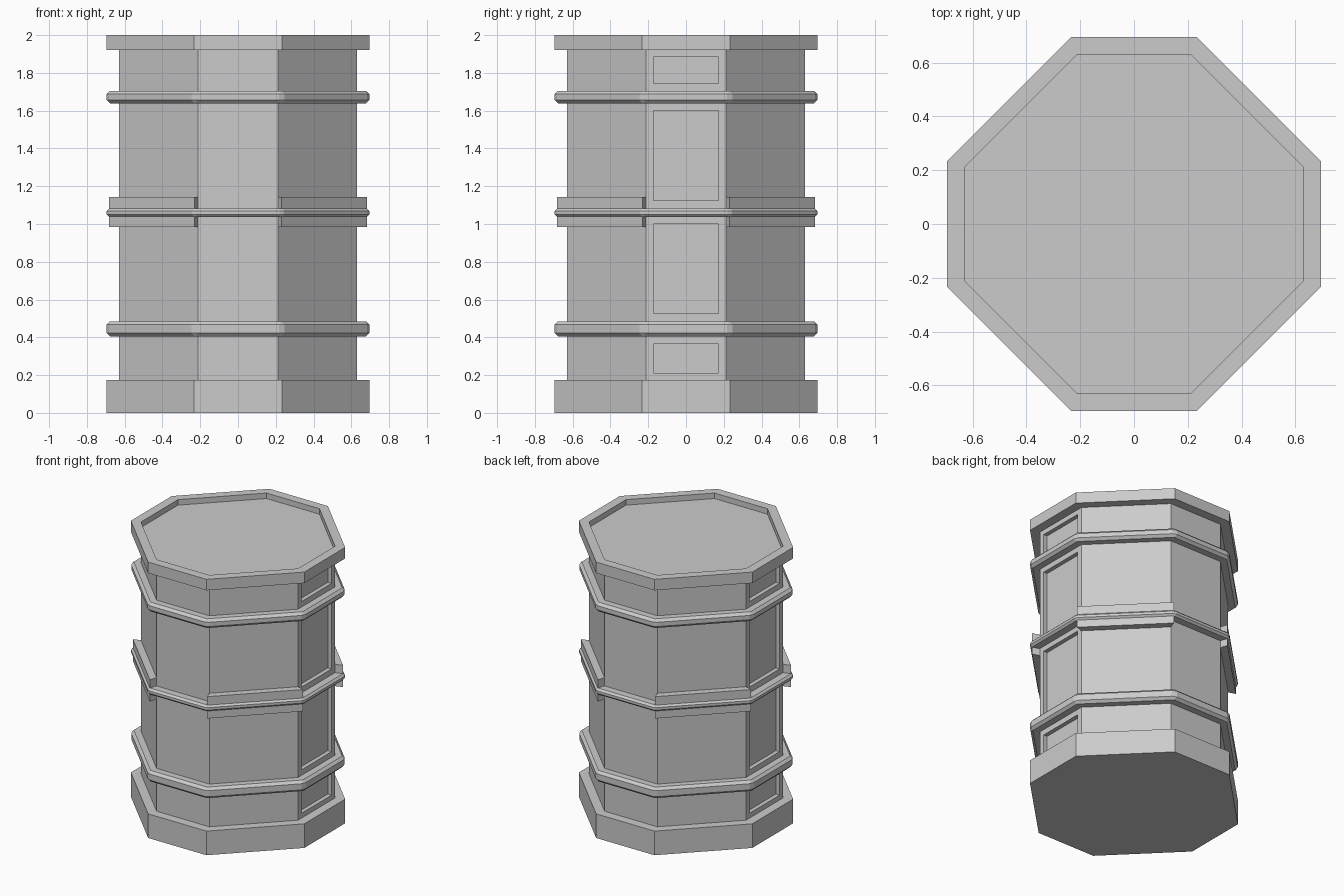
import bpy
import bmesh
from mathutils import Vector

default = bpy.data.objects.get("Cube")
if default:
    bpy.data.objects.remove(default, do_unlink=True)

grey = bpy.data.materials.new("plain grey")
grey.use_nodes = True
COLOUR = (0.6, 0.6, 0.6, 1)
grey.diffuse_color = COLOUR
grey.node_tree.nodes["Principled BSDF"].inputs["Base Color"].default_value = COLOUR

# Octagon with narrow faces on the axes and wider diagonal faces
APOTHEM, HALF = 0.63, 0.212
OCTAGON = []
for sx, sy in ((1, 1), (-1, 1), (-1, -1), (1, -1)):
    corner = [(sx * APOTHEM, sy * HALF), (sx * HALF, sy * APOTHEM)]
    OCTAGON += corner if sx * sy > 0 else corner[::-1]
RIM = 1.104


def prism(outline, z0, z1):
    bm = bmesh.new()
    low = [bm.verts.new((x, y, z0)) for x, y in outline]
    high = [bm.verts.new((x, y, z1)) for x, y in outline]
    bm.faces.new(low[::-1])
    bm.faces.new(high)
    n = len(outline)
    for i in range(n):
        j = (i + 1) % n
        bm.faces.new((low[i], low[j], high[j], high[i]))
    bm.normal_update()
    return bm


def scaled(s):
    return [(x * s, y * s) for x, y in OCTAGON]


def finish(name, bm):
    bmesh.ops.recalc_face_normals(bm, faces=bm.faces)
    mesh = bpy.data.meshes.new(name)
    bm.to_mesh(mesh)
    bm.free()
    mesh.materials.append(grey)
    obj = bpy.data.objects.new(name, mesh)
    bpy.context.collection.objects.link(obj)
    return obj


# Body with four sunken panels on the left and right faces
PANELS = [(0.21, 0.365), (0.525, 1.0), (1.125, 1.6), (1.745, 1.885)]
PANEL_HALF, PANEL_DEPTH = 0.172, 0.03
body = prism(OCTAGON, 0.17, 1.93)


def side_faces():
    return [f for f in body.faces if abs(f.normal.x) > 0.99]


def cut(point, normal):
    faces = side_faces()
    geom = set(faces)
    for f in faces:
        geom.update(f.edges)
        geom.update(f.verts)
    bmesh.ops.bisect_plane(body, geom=list(geom), plane_co=point, plane_no=normal)
    body.normal_update()


for z in [z for span in PANELS for z in span]:
    cut((0, 0, z), (0, 0, 1))
for y in (-PANEL_HALF, PANEL_HALF):
    cut((0, y, 0), (0, 1, 0))


def is_panel(face):
    c = face.calc_center_median()
    return abs(c.y) < 0.1 and any(a < c.z < b for a, b in PANELS)


bmesh.ops.inset_individual(body, faces=[f for f in side_faces() if is_panel(f)],
                           thickness=0, depth=-PANEL_DEPTH)
finish("body", body)

# Base and top cap, the cap sunk inside its rim
finish("base", prism(scaled(RIM), 0, 0.175))
cap = prism(scaled(RIM), 1.92, 2.0)
top = max(cap.faces, key=lambda f: f.calc_center_median().z)
inner = bmesh.ops.extrude_discrete_faces(cap, faces=[top])["faces"][0]
for v in inner.verts:
    v.co = Vector((v.co.x / RIM, v.co.y / RIM, v.co.z))
inner = bmesh.ops.extrude_discrete_faces(cap, faces=[inner])["faces"][0]
for v in inner.verts:
    v.co.z -= 0.04
finish("top_cap", cap)

# Chamfered hoops
for name, z0, z1, width in (("lower_hoop", 0.405, 0.485, 0.018),
                            ("middle_hoop", 1.037, 1.083, 0.014),
                            ("upper_hoop", 1.638, 1.705, 0.018)):
    hoop = finish(name, prism(scaled(RIM), z0, z1))
    bevel = hoop.modifiers.new("chamfer", "BEVEL")
    bevel.width = width
    bevel.segments = 1
    bevel.limit_method = "ANGLE"
    bevel.angle_limit = 0.5

# Bracket blocks behind the middle hoop on the diagonal faces
outer = scaled(1.083)
for i, name in enumerate(("back_left", "back_right", "front_right", "front_left")):
    a, b = 2 * i, 2 * i + 1
    outline = [OCTAGON[a], outer[a], outer[b], OCTAGON[b]]
    finish(name + "_bracket", prism(outline, 0.985, 1.143))
